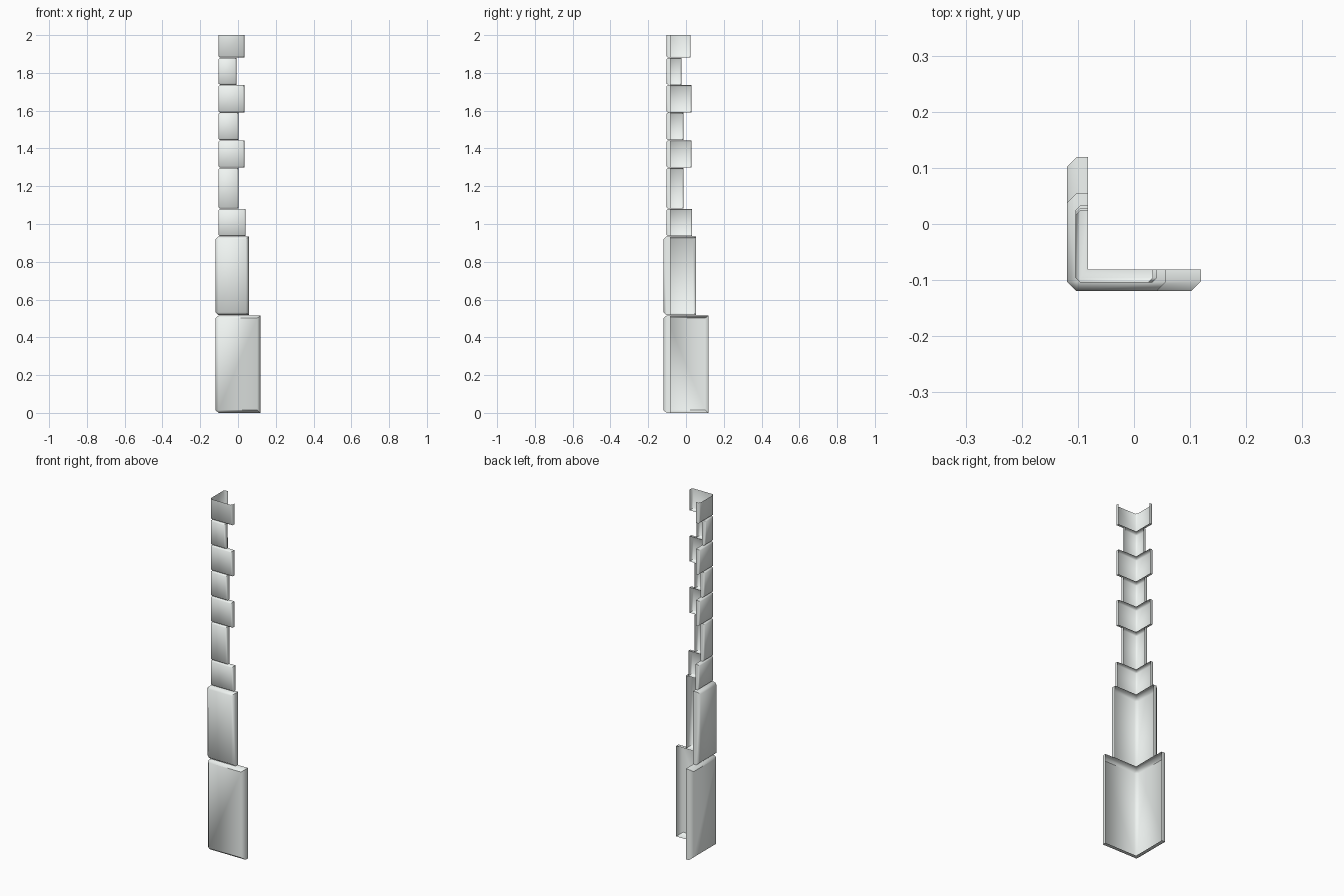
import bpy, bmesh, math

if "Cube" in bpy.data.objects:
    bpy.data.objects.remove(bpy.data.objects["Cube"])

INNER_X, INNER_Y = -0.082, -0.081   # open wall-side edge of every block

stone = bpy.data.materials.new("pale_stone")
stone.diffuse_color = (0.88, 0.92, 0.90, 1)
stone.use_nodes = True
stone.node_tree.nodes["Principled BSDF"].inputs["Base Color"].default_value = stone.diffuse_color


def corner_block(name, z0, z1, out, xe, ye, c, cz, open_top=False):
    """L-shaped corner stone with mitred front bevels, open on its wall side."""
    o = -out
    # full outline with chamfered corners, and the outline of the flat caps
    mid = [(xe, INNER_Y), (xe, o + c), (xe - c, o), (o + c, o),
           (o, o + c), (o, ye - c), (o + c, ye), (INNER_X, ye)]
    a, b, d = (xe, o + c), (o + c, o + c), (o + c, ye)
    cap = [(xe, INNER_Y), a, a, b, b, d, d, (INNER_X, ye)]
    levels = [(cap, z0), (mid, z0 + cz)]
    levels += [(mid, z1)] if open_top else [(mid, z1 - cz), (cap, z1)]

    bm = bmesh.new()
    rows = [[bm.verts.new((x, y, z)) for x, y in pts] for pts, z in levels]
    for lo, hi in zip(rows, rows[1:]):
        for i in range(7):
            bm.faces.new((lo[i + 1], lo[i], hi[i], hi[i + 1]))
    # flat L-shaped caps, then merge their doubled corners
    capped = [(rows[0], z0)] + ([] if open_top else [(rows[-1], z1)])
    for row, z in capped:
        k = bm.verts.new((INNER_X, INNER_Y, z))
        bm.faces.new((row[0], row[1], row[3], k))
        bm.faces.new((k, row[3], row[5], row[7]))
    for row, z in capped:
        bmesh.ops.weld_verts(bm, targetmap={row[2]: row[1], row[4]: row[3],
                                            row[6]: row[5]})
    bmesh.ops.recalc_face_normals(bm, faces=bm.faces)
    # make the front face look outwards
    front = min(bm.faces, key=lambda f: f.calc_center_median().y)
    if front.normal.y > 0:
        bmesh.ops.reverse_faces(bm, faces=bm.faces)
    bmesh.ops.dissolve_limit(bm, angle_limit=math.radians(1),
                             verts=bm.verts, edges=bm.edges)
    me = bpy.data.meshes.new(name)
    bm.to_mesh(me)
    bm.free()
    me.materials.append(stone)
    ob = bpy.data.objects.new(name, me)
    bpy.context.collection.objects.link(ob)


# two large base stones
corner_block("base_stone", 0.0, 0.516, 0.119, 0.119, 0.119, 0.017, 0.014)
corner_block("second_stone", 0.518, 0.934, 0.119, 0.057, 0.054, 0.016, 0.014)

# alternating long and short upper stones: bottom, top, x end, y end
upper = [(0.936, 1.08, 0.041, 0.033), (1.081, 1.296, 0.002, -0.014),
         (1.298, 1.443, 0.034, 0.028), (1.445, 1.589, 0.002, -0.014),
         (1.591, 1.735, 0.034, 0.028), (1.737, 1.88, -0.008, -0.025),
         (1.882, 2.0, 0.034, 0.025)]
for i, (z0, z1, xe, ye) in enumerate(upper):
    corner_block(f"upper_stone_{i + 1}", z0, z1, 0.104, xe, ye, 0.008, 0.007,
                 open_top=(i == len(upper) - 1))

# soft corners, crisp block ends
bpy.ops.object.select_all(action='SELECT')
bpy.context.view_layer.objects.active = bpy.context.collection.objects[0]
bpy.ops.object.shade_smooth_by_angle(angle=math.radians(50))
